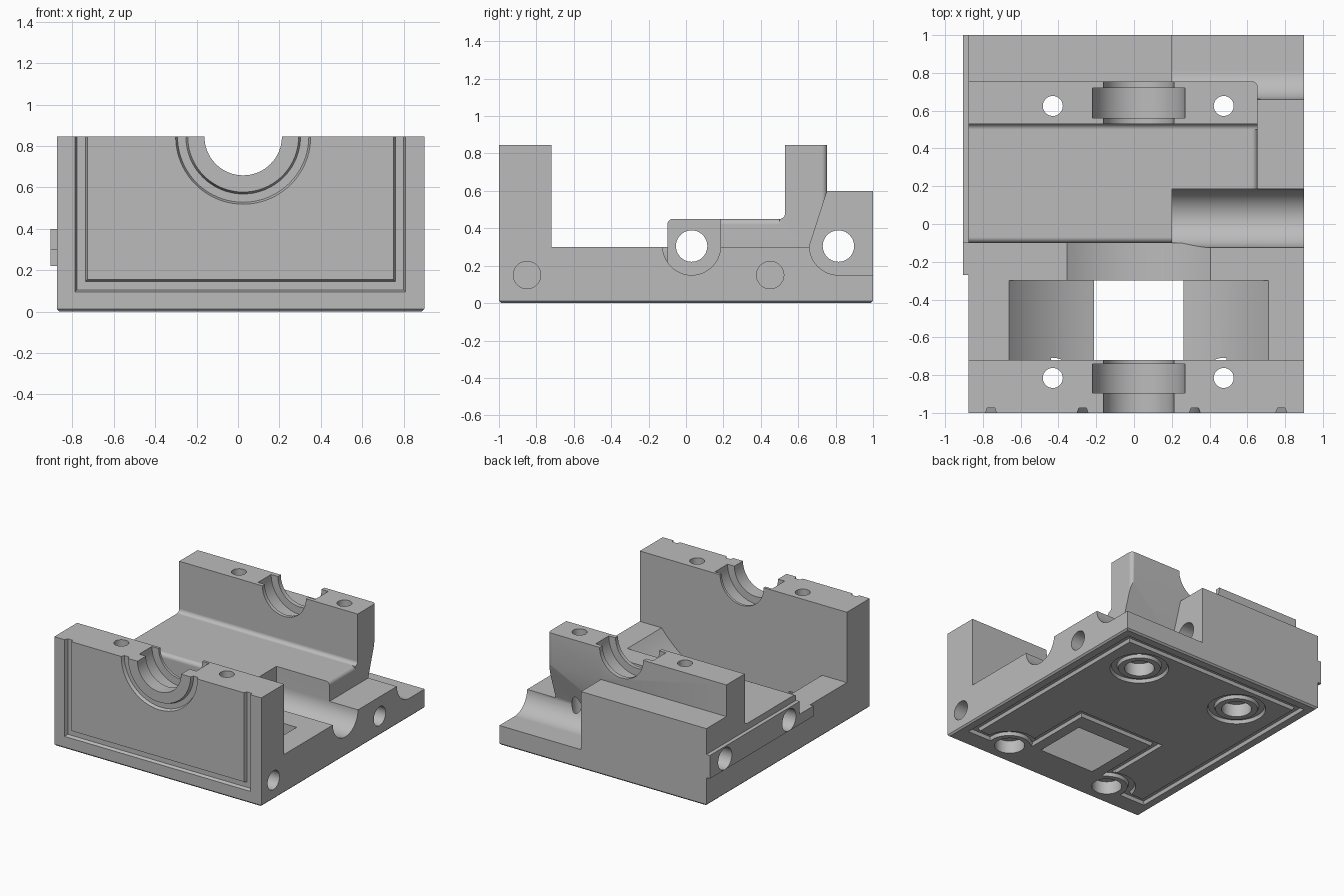
import bpy, bmesh
from math import cos, sin, radians
from mathutils import Vector

old = bpy.data.objects.get("Cube")
if old:
    bpy.data.objects.remove(old)

grey = bpy.data.materials.new("machined_grey")
grey.use_nodes = True
colour = (0.5, 0.5, 0.5, 1)
grey.diffuse_color = colour
grey.node_tree.nodes["Principled BSDF"].inputs["Base Color"].default_value = colour

AXES = {"x": lambda u, v, t: (t, u, v),
        "y": lambda u, v, t: (u, t, v),
        "z": lambda u, v, t: (u, v, t)}


def finish(name, bm):
    bmesh.ops.recalc_face_normals(bm, faces=bm.faces)
    if bm.calc_volume(signed=True) < 0:
        bmesh.ops.reverse_faces(bm, faces=bm.faces)
    mesh = bpy.data.meshes.new(name)
    bm.to_mesh(mesh)
    bm.free()
    mesh.materials.append(grey)
    obj = bpy.data.objects.new(name, mesh)
    bpy.context.scene.collection.objects.link(obj)
    return obj


def arc(cu, cv, r, start, end, n=12):
    angles = [radians(start + (end - start) * i / n) for i in range(n + 1)]
    return [(cu + r * cos(a), cv + r * sin(a)) for a in angles]


def prism_mesh(points, axis, a, b):
    bm = bmesh.new()
    place = AXES[axis]
    low = [bm.verts.new(place(u, v, a)) for u, v in points]
    high = [bm.verts.new(place(u, v, b)) for u, v in points]
    bm.faces.new(low)
    bm.faces.new(high)
    for i in range(len(points)):
        j = (i + 1) % len(points)
        bm.faces.new((low[i], low[j], high[j], high[i]))
    return bm


def volume(mesh):
    bm = bmesh.new()
    bm.from_mesh(mesh)
    result = bm.calc_volume(signed=True)
    bm.free()
    return result


def combine(tool, operation):
    """Apply one boolean, keeping the first solver result with a sane volume."""
    before = volume(body.data)
    for solver in ('MANIFOLD', 'EXACT', 'FLOAT'):
        mod = body.modifiers.new(tool.name, 'BOOLEAN')
        mod.operation = operation
        mod.solver = solver
        mod.object = tool
        bpy.context.view_layer.update()
        graph = bpy.context.evaluated_depsgraph_get()
        mesh = bpy.data.meshes.new_from_object(body.evaluated_get(graph))
        body.modifiers.clear()
        change = (volume(mesh) - before) * (1 if operation == 'UNION' else -1)
        if 1e-5 < change < 0.4 * before:
            body.data = mesh
            break
    bpy.data.objects.remove(tool)


def cut(name, points, axis, a, b):
    combine(finish(name, prism_mesh(points, axis, a, b)), 'DIFFERENCE')


def drill(name, u, v, r, axis, a, b, n=48):
    cut(name, arc(u, v, r, 0, 360, n)[:-1], axis, a, b)


def groove(name, path, place, closed):
    """Sweep a tapered slot along a flat path with mitred corners."""
    bm = bmesh.new()
    pts = [Vector(p) for p in path]
    n = len(pts)
    rings = []
    for i, p in enumerate(pts):
        before = pts[i - 1] if closed or i else None
        after = pts[(i + 1) % n] if closed or i < n - 1 else None
        d1 = (p - before).normalized() if before else (after - p).normalized()
        d2 = (after - p).normalized() if after else d1
        n1, n2 = Vector((-d1.y, d1.x)), Vector((-d2.y, d2.x))
        miter = (n1 + n2) / (1 + n1.dot(n2))
        ring = []
        for side, depth in ((0.033, -0.01), (-0.033, -0.01), (-0.02, 0.025), (0.02, 0.025)):
            q = p + miter * side
            ring.append(bm.verts.new(place(q.x, q.y, depth)))
        rings.append(ring)
    for i in range(n if closed else n - 1):
        r, s = rings[i], rings[(i + 1) % n]
        for k in range(4):
            m = (k + 1) % 4
            bm.faces.new((r[k], r[m], s[m], s[k]))
    if not closed:
        bm.faces.new(rings[0])
        bm.faces.new(rings[-1])
    combine(finish(name, bm), 'DIFFERENCE')


LEFT, RIGHT, TOP = -0.875, 0.9, 0.845
MID = 0.025          # shaft axis x
BOLTS = (-0.43, 0.475)

# Main casting: side profile with both bearing walls and the raised middle
profile = [(-1, 0), (1, 0), (1, 0.6), (0.755, 0.6), (0.755, TOP), (0.53, TOP)]
profile += arc(0.5, 0.48, 0.03, 0, -90, 6)
profile += arc(-0.07, 0.42, 0.03, 90, 180, 6)
profile += [(-0.1, 0.3), (-0.72, 0.3), (-0.72, TOP), (-1, TOP)]
bm = prism_mesh(profile, "x", LEFT, RIGHT)
bottom = [e for e in bm.edges if all(v.co.z < 1e-5 for v in e.verts)]
bmesh.ops.bevel(bm, geom=bottom, offset=0.012, segments=1, affect='EDGES')
body = finish("bearing_housing", bm)

# Side rail
rail = [(-0.27, 0.22), (1, 0.22), (1, 0.4), (-0.1, 0.4), (-0.1, 0.3), (-0.27, 0.3)]
combine(finish("side_rail", prism_mesh(rail, "x", -0.905, -0.8)), 'UNION')

# Side troughs, wall step and rounded corners
trough = arc(0.03, 0.305, 0.155, 180, 360, 24) + [(0.185, 1), (-0.125, 1)]
cut("middle_trough", trough, "x", 0.2, 1)
trough = arc(0.815, 0.305, 0.155, 180, 270, 12)
trough += [(1.1, 0.15), (1.1, 0.7), (0.78, 0.7), (0.755, 0.6)]
cut("rear_trough", trough, "x", 0.2, 1)
cut("side_step", [(0.1, 0.3), (0.9, 0.3), (0.9, 1), (0.1, 1)], "x", 0.655, 1)
cut("wall_corner", arc(0.625, 0.725, 0.03, 0, 90, 6)
    + [(0.625, 0.77), (0.67, 0.77), (0.67, 0.725)], "z", 0.5, 1)
cut("step_edge", arc(0.625, 0.42, 0.03, 0, 90, 6)
    + [(0.625, 0.46), (0.67, 0.46), (0.67, 0.42)], "y", 0.15, 0.5)

# Rotor clearance opening through the floor
drill("rotor_window", MID, TOP, 0.878, "y", -0.72, -0.3, 96)
drill("rotor_groove", MID, TOP, 0.664, "y", -0.4, -0.1, 96)

# Stepped bearing bores
for wall, a, b, c, d in (("front", -1.1, -0.895, -0.74, -0.68),
                         ("rear", 0.45, 0.56, 0.72, 0.85)):
    drill(wall + "_bore", MID, TOP, 0.187, "y", a, d, 64)
    drill(wall + "_bearing_seat", MID, TOP, 0.245, "y", b, c, 64)

# Vertical bolt holes with counterbores
for x in BOLTS:
    for y in (-0.815, 0.625):
        drill("bolt_hole", x, y, 0.053, "z", -0.1, 1, 32)
        drill("counterbore", x, y, 0.107, "z", -0.1, 0.1, 40)

# Cross bores and blind side holes
for y in (0.03, 0.815):
    drill("cross_bore", y, 0.305, 0.084, "x", -1, 1, 40)
for y in (-0.85, 0.45):
    drill("blind_hole", y, 0.15, 0.073, "x", 0.7, 1, 40)


# Seal grooves on the front face
def on_front(u, v, d):
    return (u, d - 1, v)


def on_base(u, v, d):
    return (u, v, d)


groove("front_groove", [(-0.757, 1), (-0.757, 0.125), (0.78, 0.125), (0.78, 1)],
       on_front, False)
ring = [(MID - 0.297, 1)] + arc(MID, TOP, 0.297, 180, 360, 40) + [(MID + 0.297, 1)]
groove("bore_groove", ring, on_front, False)

# Seal groove on the base, wrapping the front bolts and the window
path = [(0.8, 0.9), (0.8, -0.82)]
path += arc(BOLTS[1], -0.82, 0.18, 0, 124, 16)
path += [(0.374, -0.14), (-0.329, -0.14)]
path += arc(BOLTS[0], -0.82, 0.18, 56, 180, 16)
path += [(-0.775, -0.82), (-0.775, 0.9)]
groove("base_groove", path, on_base, True)
for x in BOLTS:
    groove("bolt_ring", arc(x, 0.625, 0.18, 0, 360, 40)[:-1], on_base, True)

# Smooth the round surfaces and keep the machined edges crisp
body.data.materials.clear()
body.data.materials.append(grey)
bpy.ops.object.select_all(action='DESELECT')
body.select_set(True)
bpy.context.view_layer.objects.active = body
bpy.ops.object.shade_smooth_by_angle(angle=radians(25))
normals = body.modifiers.new("clean_normals", 'WEIGHTED_NORMAL')
normals.keep_sharp = True
